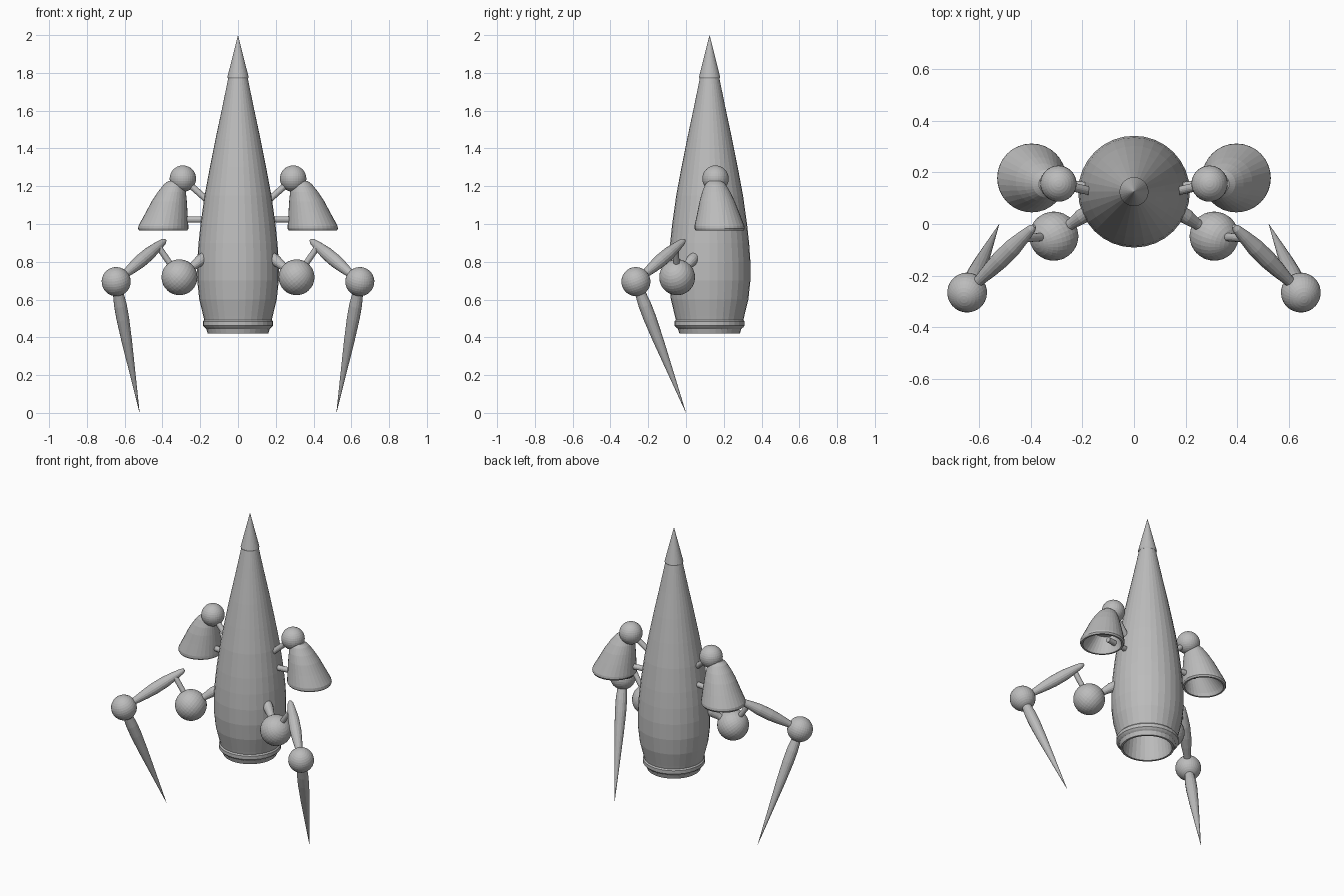
import bpy, bmesh, math
from mathutils import Vector

if "Cube" in bpy.data.objects:
    bpy.data.objects.remove(bpy.data.objects["Cube"])

grey = bpy.data.materials.new("light_grey")
grey.diffuse_color = (0.5, 0.5, 0.5, 1)
grey.use_nodes = True
grey.node_tree.nodes["Principled BSDF"].inputs["Base Color"].default_value = grey.diffuse_color


def finish(name, bm, mirror):
    bmesh.ops.remove_doubles(bm, verts=bm.verts, dist=1e-5)
    bmesh.ops.recalc_face_normals(bm, faces=bm.faces)
    mesh = bpy.data.meshes.new(name)
    bm.to_mesh(mesh)
    bm.free()
    mesh.materials.append(grey)
    ob = bpy.data.objects.new(name, mesh)
    bpy.context.collection.objects.link(ob)
    if mirror:
        ob.modifiers.new("mirror", 'MIRROR').use_axis[0] = True
    return ob


def loft(name, rings, axis=(0, 0, 1), sides=32, mirror=True):
    """Skin circles given as (centre, radius), all square to one axis."""
    bm = bmesh.new()
    q = Vector((0, 0, 1)).rotation_difference(Vector(axis).normalized())
    loops = []
    for c, r in rings:
        r = max(r, 0.0004)
        loops.append([bm.verts.new(Vector(c) + q @ Vector((r * math.cos(a), r * math.sin(a), 0)))
                      for a in (2 * math.pi * i / sides for i in range(sides))])
    for lo, hi in zip(loops, loops[1:]):
        for i in range(sides):
            j = (i + 1) % sides
            bm.faces.new((lo[i], lo[j], hi[j], hi[i]))
    bm.faces.new(loops[0])
    bm.faces.new(loops[-1])
    return finish(name, bm, mirror)


def spindle(name, a, b, profile, sides=16):
    """Turned bar from a to b, profile is (fraction, radius)."""
    a, b = Vector(a), Vector(b)
    loft(name, [(a.lerp(b, t), r) for t, r in profile], b - a, sides)


def ball(name, centre, r, axis=(0, 0, 1)):
    bm = bmesh.new()
    bmesh.ops.create_uvsphere(bm, u_segments=32, v_segments=16, radius=r)
    q = Vector((0, 0, 1)).rotation_difference(Vector(axis).normalized())
    for v in bm.verts:
        v.co = q @ v.co + Vector(centre)
    finish(name, bm, True)


CY = 0.125  # hull axis

# Hull with rim ring and hollow exhaust
hull = [(0.58, 0.125), (0.44, 0.143), (0.42, 0.147), (0.42, 0.160), (0.445, 0.168),
        (0.452, 0.177), (0.462, 0.186), (0.484, 0.186), (0.492, 0.179), (0.51, 0.183),
        (0.60, 0.205), (0.70, 0.216), (0.80, 0.216), (0.90, 0.209), (1.00, 0.198),
        (1.15, 0.177), (1.30, 0.149), (1.45, 0.119), (1.60, 0.087), (1.775, 0.051)]
loft("hull", [((0, CY, z), r) for z, r in hull], mirror=False)

# Nose cone
loft("nose_cone", [((0, CY, 1.77), 0.053), ((0, CY, 1.778), 0.056), ((0, CY, 2.0), 0)], mirror=False)

# Side thrusters: leaning hollow bells under a ball
bell = [(0.355, 0.160, 1.08, 0.070), (0.390, 0.175, 0.985, 0.110), (0.397, 0.178, 0.965, 0.116),
        (0.397, 0.178, 0.965, 0.127), (0.396, 0.178, 0.975, 0.133), (0.395, 0.177, 0.99, 0.132),
        (0.378, 0.171, 1.06, 0.111), (0.364, 0.165, 1.12, 0.093), (0.350, 0.160, 1.17, 0.074),
        (0.338, 0.156, 1.21, 0.054), (0.332, 0.154, 1.228, 0.036)]
loft("thruster_bell", [((x, y, z), r) for x, y, z, r in bell])
ball("thruster_ball", (0.292, 0.156, 1.24), 0.070)
bar = [(0, 0.017), (1, 0.017)]
spindle("thruster_upper_strut", (0.15, 0.123, 1.115), (0.28, 0.153, 1.23), bar)
spindle("thruster_lower_strut", (0.15, 0.14, 1.024), (0.34, 0.165, 1.024), bar)

# Legs: hip ball, link, thigh, knee ball and pointed shin
hip, knee, top, foot = (0.31, -0.047, 0.718), (0.645, -0.265, 0.695), (0.385, -0.008, 0.915), (0.521, 0.0, 0.0)
ball("hip_ball", hip, 0.095, (0.7, -0.3, 0.6))
spindle("hip_strut", hip, (0.165, 0.055, 0.835),
        [(0, 0.018), (0.5, 0.022), (0.75, 0.030), (0.9, 0.028), (1, 0.015)])
spindle("hip_link", hip, (0.425, -0.055, 0.885), [(0, 0.016), (1, 0.016)])
spindle("thigh", top, knee,
        [(0, 0.008), (0.04, 0.017), (0.15, 0.025), (0.32, 0.034), (0.5, 0.035),
         (0.65, 0.030), (0.8, 0.022), (1, 0.015)])
ball("knee_ball", knee, 0.077, Vector(foot) - Vector(knee))
spindle("shin", knee, foot,
        [(0, 0.022), (0.1, 0.029), (0.18, 0.034), (0.28, 0.034), (0.45, 0.028),
         (0.65, 0.018), (0.85, 0.008), (1, 0)])
